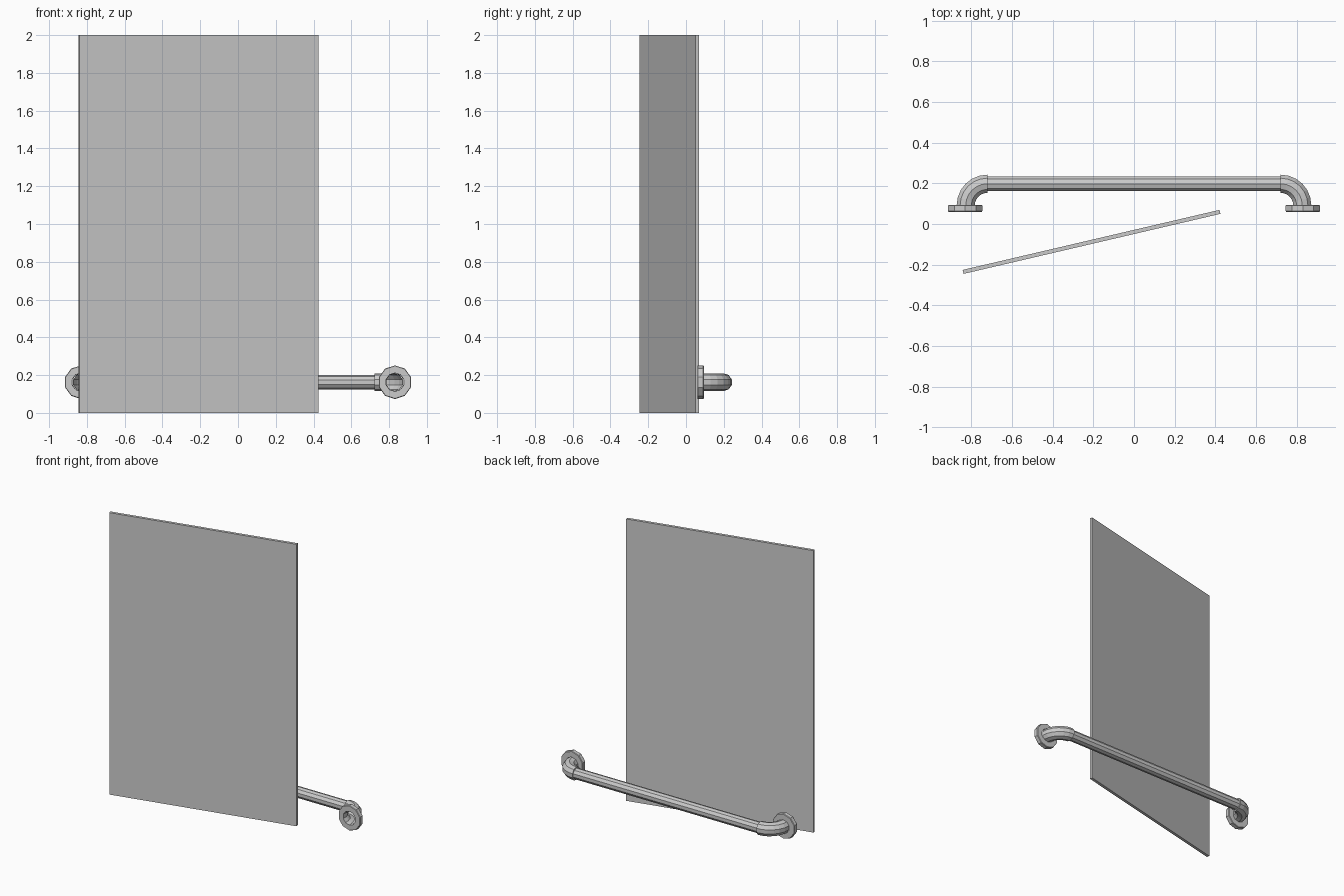
import bpy, bmesh, math
from mathutils import Vector

if "Cube" in bpy.data.objects:
    bpy.data.objects.remove(bpy.data.objects["Cube"])

SIDES = 10
Z = 0.1625          # height of the rail axis
RX, RY = 0.828, 0.198   # rail corner position
BEND = 0.106        # elbow bend radius


def ring(bm, centre, u, r):
    """Ring of vertices in the plane of u and z, with corners at top and bottom."""
    out = []
    for k in range(SIDES):
        a = math.pi / 2 + 2 * math.pi * k / SIDES
        out.append(bm.verts.new(centre + u * (r * math.cos(a)) + Vector((0, 0, r * math.sin(a)))))
    return out


def loft(name, sections, closed=False, caps=False, mirror=False):
    bm = bmesh.new()
    rings = [ring(bm, *s) for s in sections]
    pairs = list(zip(rings, rings[1:]))
    if closed:
        pairs.append((rings[-1], rings[0]))
    for a, b in pairs:
        for k in range(SIDES):
            n = (k + 1) % SIDES
            bm.faces.new((a[k], a[n], b[n], b[k]))
    if caps:
        bm.faces.new(rings[0])
        bm.faces.new(rings[-1])
    bmesh.ops.recalc_face_normals(bm, faces=bm.faces)
    me = bpy.data.meshes.new(name)
    bm.to_mesh(me)
    bm.free()
    ob = bpy.data.objects.new(name, me)
    bpy.context.collection.objects.link(ob)
    if mirror:
        ob.modifiers.new("mirror", 'MIRROR').use_axis[0] = True
    return ob


X, Y = Vector((1, 0, 0)), Vector((0, 1, 0))

# Angled panel
bpy.ops.mesh.primitive_cube_add(size=1, location=(-0.209, -0.088, 1))
panel = bpy.context.object
panel.name = "panel"
panel.scale = (1.298, 0.02, 2)
panel.rotation_euler.z = math.radians(13.15)

# Straight rail
x0 = RX - BEND
loft("rail", [(Vector((s * x0, RY, Z)), Y, 0.038) for s in (-1, 1)])

# Elbows, with a small step down to the rail
sections = []
for i in range(7):
    t = math.pi / 2 * i / 6
    d = Vector((math.cos(t), math.sin(t), 0))
    sections.append((Vector((x0, RY - BEND, Z)) + d * BEND, d, 0.047))
sections.append((Vector((x0, RY, Z)), Y, 0.038))
loft("elbow", sections, mirror=True)

# Mounting flanges with an open centre
profile = [(0.049, 0.06), (0.086, 0.06), (0.089, 0.064), (0.089, 0.09), (0.086, 0.094), (0.047, 0.094)]
loft("flange", [(Vector((RX + 0.003, y, Z)), X, r) for r, y in profile], closed=True, mirror=True)
